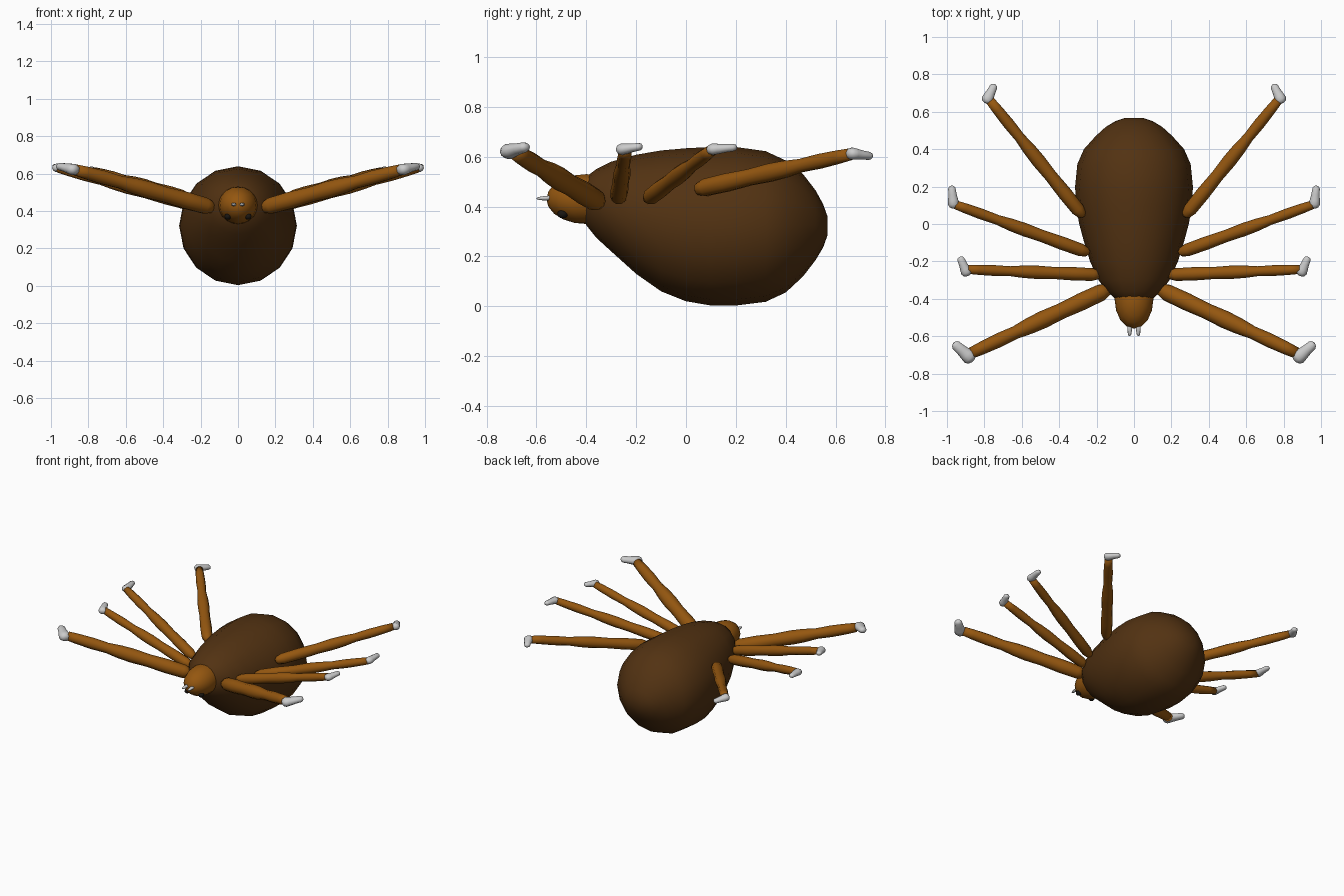
import bpy, bmesh, math
from mathutils import Vector

if "Cube" in bpy.data.objects:
    bpy.data.objects.remove(bpy.data.objects["Cube"])


def material(name, rgb):
    m = bpy.data.materials.new(name)
    m.diffuse_color = (*rgb, 1)
    m.use_nodes = True
    m.node_tree.nodes["Principled BSDF"].inputs["Base Color"].default_value = m.diffuse_color
    return m


DARK = material("dark_brown", (0.085, 0.032, 0.006))
TAN = material("light_brown", (0.30, 0.095, 0.005))
BLACK = material("black", (0.01, 0.008, 0.006))


def finish(name, bm, mat=None, mirror=False):
    bmesh.ops.recalc_face_normals(bm, faces=bm.faces)
    me = bpy.data.meshes.new(name)
    bm.to_mesh(me)
    bm.free()
    ob = bpy.data.objects.new(name, me)
    bpy.context.collection.objects.link(ob)
    if mat:
        me.materials.append(mat)
    for p in me.polygons:
        p.use_smooth = True
    if mirror:
        ob.modifiers.new("Mirror", 'MIRROR')
    return ob


def loft(name, rings, mat=None, mirror=False):
    bm = bmesh.new()
    vs = [[bm.verts.new(p) for p in r] for r in rings]
    n = len(vs[0])
    for a, b in zip(vs, vs[1:]):
        for i in range(n):
            j = (i + 1) % n
            bm.faces.new((a[i], a[j], b[j], b[i]))
    bm.faces.new(vs[0])
    bm.faces.new(vs[-1])
    return finish(name, bm, mat, mirror)


def limb(name, a, b, profile, mat=None, n=10, flat=1.0):
    """Mirrored tube from a to b; profile = (fraction, radius)."""
    a, b = Vector(a), Vector(b)
    d = b - a
    side = d.cross(Vector((0, 0, 1))).normalized()
    up = side.cross(d).normalized() * flat
    rings = []
    for t, r in profile:
        rings.append([a + d * t + (side * math.cos(2 * math.pi * i / n)
                      + up * math.sin(2 * math.pi * i / n)) * r for i in range(n)])
    return loft(name, rings, mat, True)


def ellipsoid(name, loc, radii, mat, mirror=False, seg=16):
    bm = bmesh.new()
    bmesh.ops.create_uvsphere(bm, u_segments=seg, v_segments=seg // 2 + 2, radius=1)
    for v in bm.verts:
        v.co = Vector([c * r + o for c, r, o in zip(v.co, radii, loc)])
    return finish(name, bm, mat, mirror)


# Swollen body: y, half width, bottom z, top z
SECTIONS = [(-0.42, 0.05, 0.37, 0.48), (-0.40, 0.10, 0.325, 0.52), (-0.36, 0.145, 0.275, 0.55),
            (-0.30, 0.19, 0.22, 0.58), (-0.20, 0.235, 0.13, 0.608), (-0.10, 0.266, 0.06, 0.625),
            (0.0, 0.293, 0.02, 0.634), (0.10, 0.31, 0.003, 0.639), (0.20, 0.315, 0.003, 0.639),
            (0.32, 0.303, 0.018, 0.622), (0.40, 0.268, 0.055, 0.585), (0.47, 0.205, 0.12, 0.53),
            (0.52, 0.15, 0.185, 0.465), (0.55, 0.10, 0.235, 0.41), (0.568, 0.045, 0.285, 0.36)]
body = []
for y, w, lo, hi in SECTIONS:
    body.append([(w * math.sin(math.pi * i / 8), y,
                  (lo + hi) / 2 + (hi - lo) / 2 * math.cos(math.pi * i / 8)) for i in range(16)])
loft("body", body, DARK)

# Head, eyes and fangs
ellipsoid("head", (0, -0.40, 0.43), (0.104, 0.16, 0.1), TAN)
ellipsoid("eyes", (0.055, -0.495, 0.37), (0.018, 0.022, 0.017), BLACK, True, 10)
limb("fangs", (0.022, -0.53, 0.435), (0.024, -0.60, 0.432),
     [(0, 0.014), (0.5, 0.013), (0.85, 0.009), (1, 0.003)], n=8, flat=0.7)

# Legs and grey feet: hip, ankle, heel, toe
LEG = [(0, 0.012), (0.015, 0.028), (0.06, 0.04), (0.2, 0.042), (0.35, 0.038), (0.48, 0.042),
       (0.58, 0.039), (0.68, 0.031), (0.8, 0.034), (0.92, 0.031), (1, 0.027)]
FOOT = [(-0.32, 0.012), (-0.24, 0.026), (-0.05, 0.035), (0.2, 0.032), (0.6, 0.026),
        (1, 0.023), (1.12, 0.017), (1.18, 0.007)]
LEGS = [
    ((0.13, -0.345, 0.415), (0.87, -0.69, 0.62), (0.882, -0.71, 0.622), (0.952, -0.648, 0.638), 1.12),
    ((0.18, -0.272, 0.43), (0.89, -0.243, 0.627), (0.897, -0.255, 0.63), (0.926, -0.188, 0.64), 0.85),
    ((0.24, -0.155, 0.43), (0.96, 0.105, 0.627), (0.965, 0.11, 0.63), (0.974, 0.19, 0.637), 0.85),
    ((0.27, 0.04, 0.468), (0.77, 0.66, 0.61), (0.783, 0.668, 0.612), (0.75, 0.735, 0.603), 0.9)]
for k, (hip, ankle, heel, toe, s) in enumerate(LEGS, 1):
    limb(f"leg_pair_{k}", hip, ankle, [(t, r * s) for t, r in LEG], TAN)
    limb(f"foot_pair_{k}", heel, toe, [(t, r * s) for t, r in FOOT], flat=0.8)
